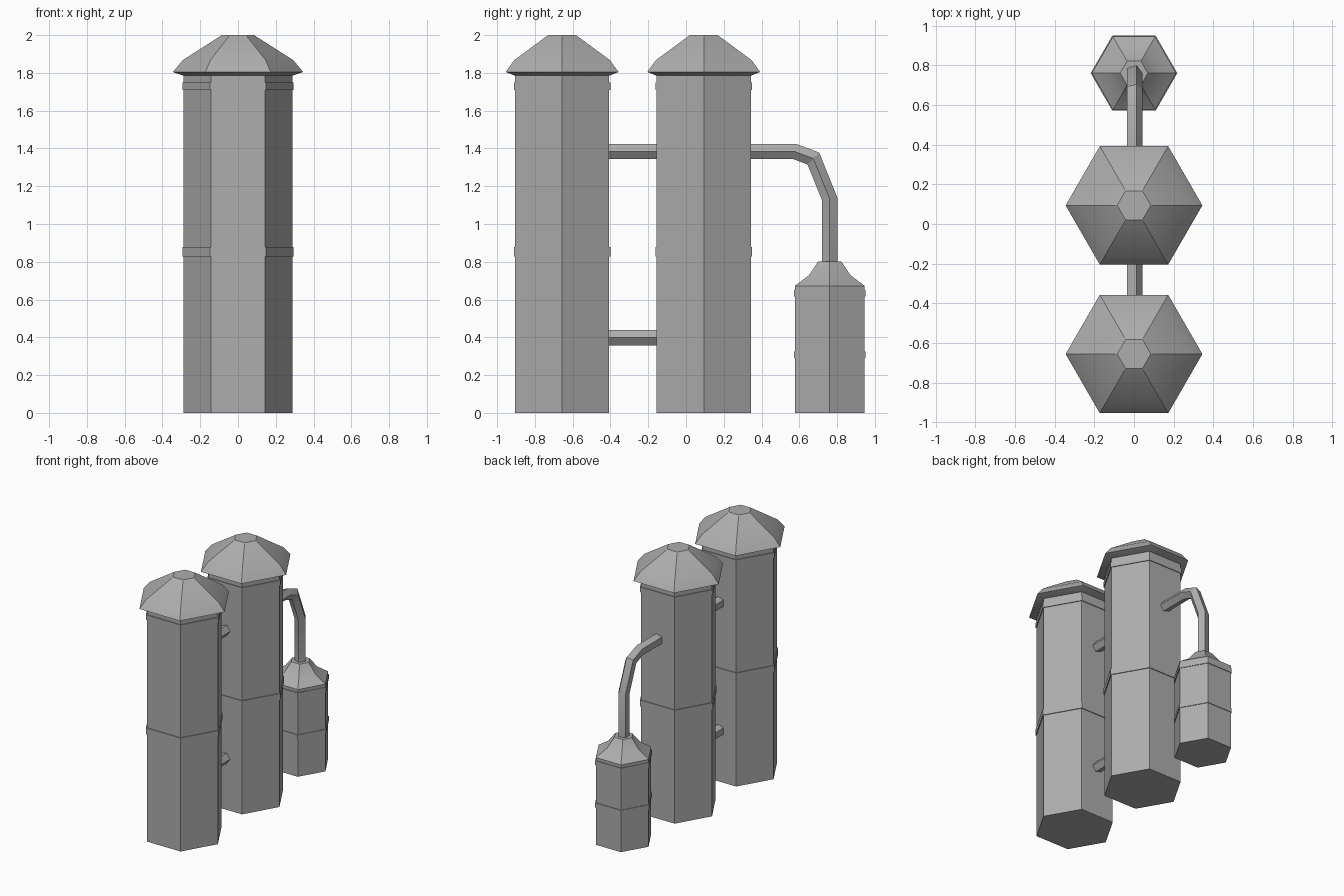
import bpy, bmesh, math
from mathutils import Vector

if "Cube" in bpy.data.objects:
    bpy.data.objects.remove(bpy.data.objects["Cube"])

# Mid-dark grey shared by every part
grey = bpy.data.materials.new("dark_grey")
grey.diffuse_color = (0.42, 0.42, 0.42, 1)
grey.use_nodes = True
grey.node_tree.nodes["Principled BSDF"].inputs["Base Color"].default_value = grey.diffuse_color


def finish(name, bm):
    """Turn a bmesh into a named object with crisp corners."""
    bmesh.ops.recalc_face_normals(bm, faces=bm.faces)
    mesh = bpy.data.meshes.new(name)
    bm.to_mesh(mesh)
    bm.free()
    mesh.materials.append(grey)
    ob = bpy.data.objects.new(name, mesh)
    bpy.context.collection.objects.link(ob)
    bpy.ops.object.select_all(action='DESELECT')
    ob.select_set(True)
    bpy.context.view_layer.objects.active = ob
    bpy.ops.object.shade_smooth_by_angle(angle=math.radians(25))
    return ob


def skin(name, rings):
    """Bridge equal-sized rings of points and cap both ends."""
    bm = bmesh.new()
    loops = [[bm.verts.new(p) for p in ring] for ring in rings]
    n = len(loops[0])
    for a, b in zip(loops, loops[1:]):
        for i in range(n):
            j = (i + 1) % n
            bm.faces.new((a[i], a[j], b[j], b[i]))
    bm.faces.new(loops[0][::-1])
    bm.faces.new(loops[-1])
    return finish(name, bm)


def hex_lathe(name, y, profile):
    """Hexagonal solid from (corner radius, z) steps, corners on the x axis."""
    return skin(name, [[(r * math.cos(k * math.pi / 3),
                         y + r * math.sin(k * math.pi / 3), z)
                        for k in range(6)] for r, z in profile])


def pipe(name, path, r=0.0425):
    """Five-sided mitred pipe along (y, z) points at x = 0."""
    pts = [Vector(p) for p in path]
    rings = []
    for i, p in enumerate(pts):
        d0 = (p - pts[i - 1]).normalized() if i else (pts[1] - p).normalized()
        d1 = (pts[i + 1] - p).normalized() if i < len(pts) - 1 else d0
        t = (d0 + d1).normalized()
        side = Vector((-t.y, t.x)) / t.dot(d0)
        ring = []
        for k in range(5):
            a = k * math.tau / 5
            q = p + side * (r * math.sin(a))
            ring.append((r * math.cos(a), q.x, q.y))
        rings.append(ring)
    return skin(name, rings)


def band(name, y, r, z0, z1):
    return hex_lathe(name, y, [(r, z0), (r, z1)])


# Two tall towers with overhanging roofs and raised bands
for label, y in (("front", -0.656), ("middle", 0.094)):
    hex_lathe(f"{label}_tower_body", y, [(0.288, 0), (0.288, 1.79)])
    hex_lathe(f"{label}_tower_roof", y, [(0.288, 1.785), (0.345, 1.805),
                                         (0.292, 1.868), (0.085, 2.0)])
    band(f"{label}_tower_middle_band", y, 0.295, 0.828, 0.878)
    band(f"{label}_tower_top_band", y, 0.295, 1.71, 1.75)

# Small tank with a stepped neck
tank_y = 0.761
hex_lathe("small_tank", tank_y, [(0.213, 0), (0.213, 0.673),
                                 (0.128, 0.728), (0.07, 0.802)])
for label, z in (("lower", 0.29), ("upper", 0.615)):
    band(f"small_tank_{label}_band", tank_y, 0.2185, z, z + 0.035)

# Straight pipes joining the towers
for label, z in (("lower", 0.398), ("upper", 1.384)):
    pipe(f"{label}_connecting_pipe", [(-0.42, z), (-0.145, z)])

# Bent pipe from the middle tower down to the tank
pipe("bent_pipe", [(0.33, 1.384), (0.575, 1.384), (0.674, 1.347),
                   (0.761, 1.132), (0.761, 0.79)])
